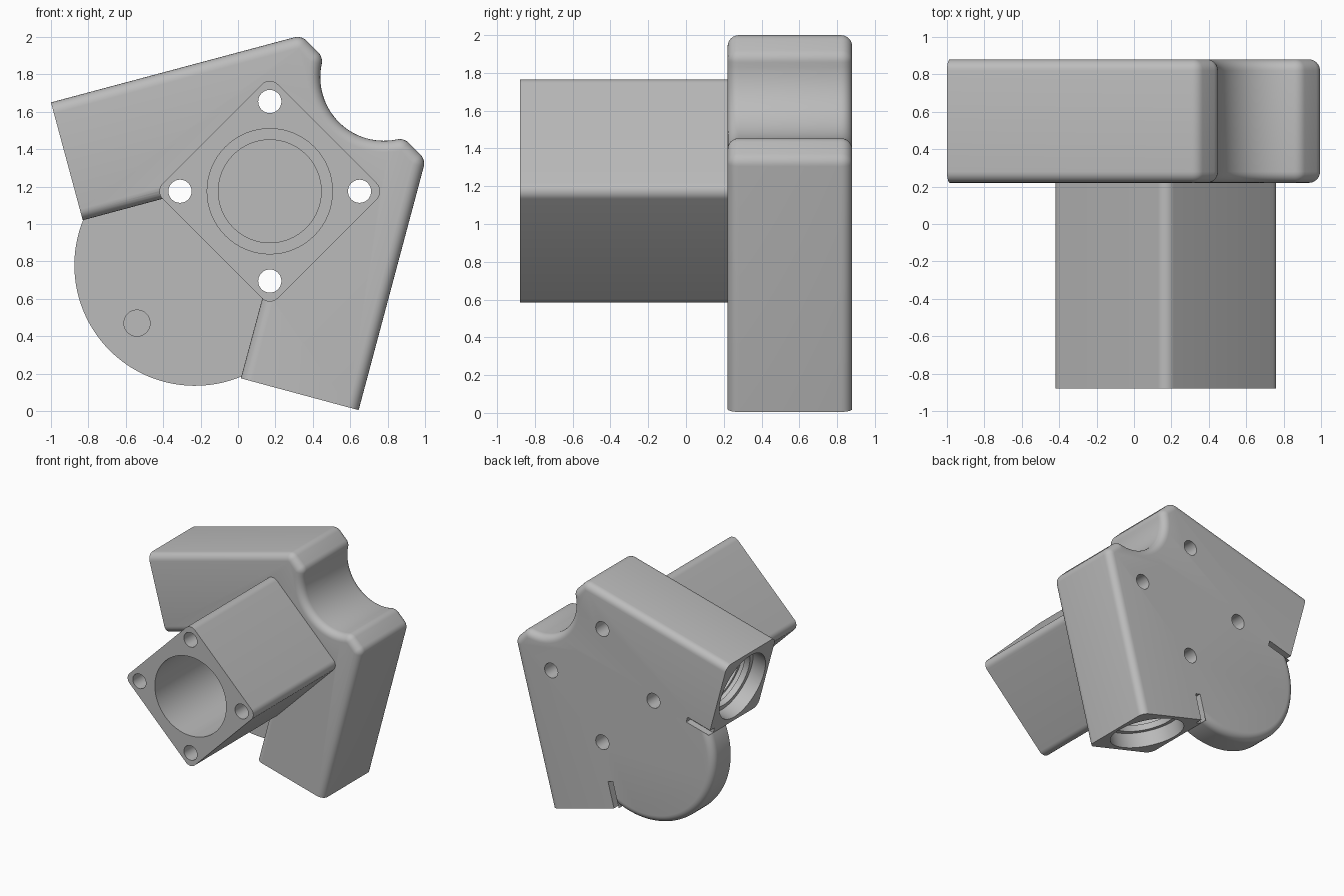
import bpy, bmesh, math
from mathutils import Vector, Matrix

if "Cube" in bpy.data.objects:
    bpy.data.objects.remove(bpy.data.objects["Cube"])

grey = bpy.data.materials.new("plain grey")
grey.diffuse_color = (0.5, 0.5, 0.5, 1)
grey.use_nodes = True
grey.node_tree.nodes["Principled BSDF"].inputs["Base Color"].default_value = grey.diffuse_color


def make_object(name, bm):
    bmesh.ops.recalc_face_normals(bm, faces=bm.faces)
    me = bpy.data.meshes.new(name)
    bm.to_mesh(me)
    bm.free()
    me.materials.append(grey)
    ob = bpy.data.objects.new(name, me)
    bpy.context.collection.objects.link(ob)
    return ob


def arc(cx, cz, r, a0, a1, n):
    return [(cx + r * math.cos(math.radians(a0 + (a1 - a0) * i / n)),
             cz + r * math.sin(math.radians(a0 + (a1 - a0) * i / n))) for i in range(n + 1)]


def inset(pts, dist):
    """Clockwise x-z outline moved inward, with its own distance for each edge."""
    lines = []
    for i, p in enumerate(pts):
        q = pts[(i + 1) % len(pts)]
        d = (Vector(q) - Vector(p)).normalized()
        n = Vector((d.y, -d.x))
        lines.append((n, n.dot(Vector(p)) + dist[i]))
    out = []
    for i in range(len(pts)):
        (n1, c1), (n2, c2) = lines[i - 1], lines[i]
        det = n1.x * n2.y - n1.y * n2.x
        if abs(det) < 1e-6:
            out.append(Vector(pts[i]) + n2 * dist[i])
        else:
            out.append(Vector(((c1 * n2.y - c2 * n1.y) / det, (n1.x * c2 - n2.x * c1) / det)))
    return out


def rounded_plate(name, pts, y0, y1, front, back, steps=6):
    """Extrude an outline along y; front/back give the rounding of each edge."""
    layers = []
    for i in range(steps + 1):
        a = math.pi / 2 * i / steps
        layers.append((y0, front, a))
    for i in range(steps, -1, -1):
        layers.append((y1, back, math.pi / 2 * i / steps))
    bm = bmesh.new()
    rings, last = [], None
    for y, radii, a in layers:
        r = max(radii)
        yy = y + (r if y == y0 else -r) * (1 - math.cos(a))
        if last is not None and abs(yy - last) < 1e-5:
            continue
        last = yy
        ring = inset(pts, [k * (1 - math.sin(a)) for k in radii])
        rings.append([bm.verts.new((p.x, yy, p.y)) for p in ring])
    n = len(pts)
    for a, b in zip(rings, rings[1:]):
        for i in range(n):
            bm.faces.new((a[i], a[(i + 1) % n], b[(i + 1) % n], b[i]))
    bm.faces.new(rings[0])
    bm.faces.new(rings[-1])
    return make_object(name, bm)


def rod(name, start, end, r, n=48):
    s, e = Vector(start), Vector(end)
    bm = bmesh.new()
    m = Matrix.Translation((s + e) / 2) @ (e - s).to_track_quat('Z', 'Y').to_matrix().to_4x4()
    bmesh.ops.create_cone(bm, cap_ends=True, segments=n, radius1=r, radius2=r,
                          depth=(e - s).length, matrix=m)
    return make_object(name, bm)


def combine(target, tool, op):
    mod = target.modifiers.new(op, 'BOOLEAN')
    mod.operation, mod.solver, mod.object = op, 'EXACT', tool
    bpy.context.view_layer.objects.active = target
    bpy.ops.object.modifier_apply(modifier=mod.name)
    bpy.data.objects.remove(tool)


def mirror(p):
    # swap across the diagonal symmetry line
    return (p[1] - 1.005, p[0] + 1.005)


CX, CZ = 0.17, 1.175

# two-armed block with a round bite out of the outer corner
half = [(-0.83, 1.02), (-1.0, 1.65)]
half += arc(0.318, 1.93, 0.07, 105, 45, 6) + arc(0.379, 1.869, 0.07, 45, -11.8, 6)
half += arc(0.78, 1.785, 0.34, 168.2, 225, 14)[1:]
outline = [(0.326, 1.331)] + half + [mirror(p) for p in reversed(half[:-1])]
n = len(outline)
R = 0.06
front = [0 if i in (1, n - 2) else R for i in range(n)]
back = [0 if i in (0, 1, n - 2, n - 1) else R for i in range(n)]
body = rounded_plate("valve_body", outline, 0.22, 0.88, front, back)

# thin rounded lobe between the arms
lobe_pts = [(0.4, 1.405)] + list(reversed(arc(-0.23, 0.78, 0.645, 152, 298, 56)))
m = len(lobe_pts)
lobe = rounded_plate("lobe", lobe_pts, 0.65, 0.88, [0] * m,
                     [0 if i in (0, m - 1) else 0.06 for i in range(m)])
combine(body, lobe, 'UNION')

# square neck turned on its corner
k = 0.615 - 0.06 * math.sqrt(2)
neck_pts = []
for a in (90, 0, -90, -180):
    c = math.radians(a)
    neck_pts += arc(CX + k * math.cos(c), CZ + k * math.sin(c), 0.06, a + 45, a - 45, 8)
neck = rounded_plate("neck", neck_pts, -0.88, 0.8, [0] * 36, [0] * 36)
combine(body, neck, 'UNION')

# main stepped bore and lobe dimple
cuts = [rod("bore", (CX, -1, CZ), (CX, 0.1, CZ), 0.335, 64),
        rod("inner_bore", (CX, 0, CZ), (CX, 0.25, CZ), 0.275, 64),
        rod("dimple", (-0.54, 0.6, 0.47), (-0.54, 0.75, 0.47), 0.07, 32)]

# four bolt holes through neck and block
for dx, dz in ((0.48, 0), (-0.48, 0), (0, 0.48), (0, -0.48)):
    cuts.append(rod("bolt_hole", (CX + dx, -1, CZ + dz), (CX + dx, 1, CZ + dz), 0.062, 32))

# stepped ports in the arm ends, with a retaining groove, and slots behind the lobe
for flip in (False, True):
    f = mirror if flip else (lambda p: p)

    def along(t, side=0.0):
        p = f((-0.915 + 0.966 * t - 0.259 * side, 1.335 + 0.259 * t + 0.966 * side))
        return Vector((p[0], 0.55, p[1]))

    for a, b, r in ((-0.1, 0.12, 0.29), (0.1, 0.5, 0.25), (0.17, 0.21, 0.275)):
        cuts.append(rod("port", along(a), along(b), r, 64))
    bm = bmesh.new()
    ring = [bm.verts.new((p.x, 0.82, p.z)) for p in
            (along(-0.05, -0.326), along(0.22, -0.326), along(0.22, -0.28), along(-0.05, -0.28))]
    face = bm.faces.new(ring)
    ext = bmesh.ops.extrude_face_region(bm, geom=[face])
    bmesh.ops.translate(bm, vec=(0, 0.2, 0),
                        verts=[v for v in ext["geom"] if isinstance(v, bmesh.types.BMVert)])
    cuts.append(make_object("slot", bm))

for c in cuts:
    combine(body, c, 'DIFFERENCE')

bpy.ops.object.select_all(action='DESELECT')
body.select_set(True)
bpy.context.view_layer.objects.active = body
bpy.ops.object.shade_smooth_by_angle(angle=math.radians(30))
